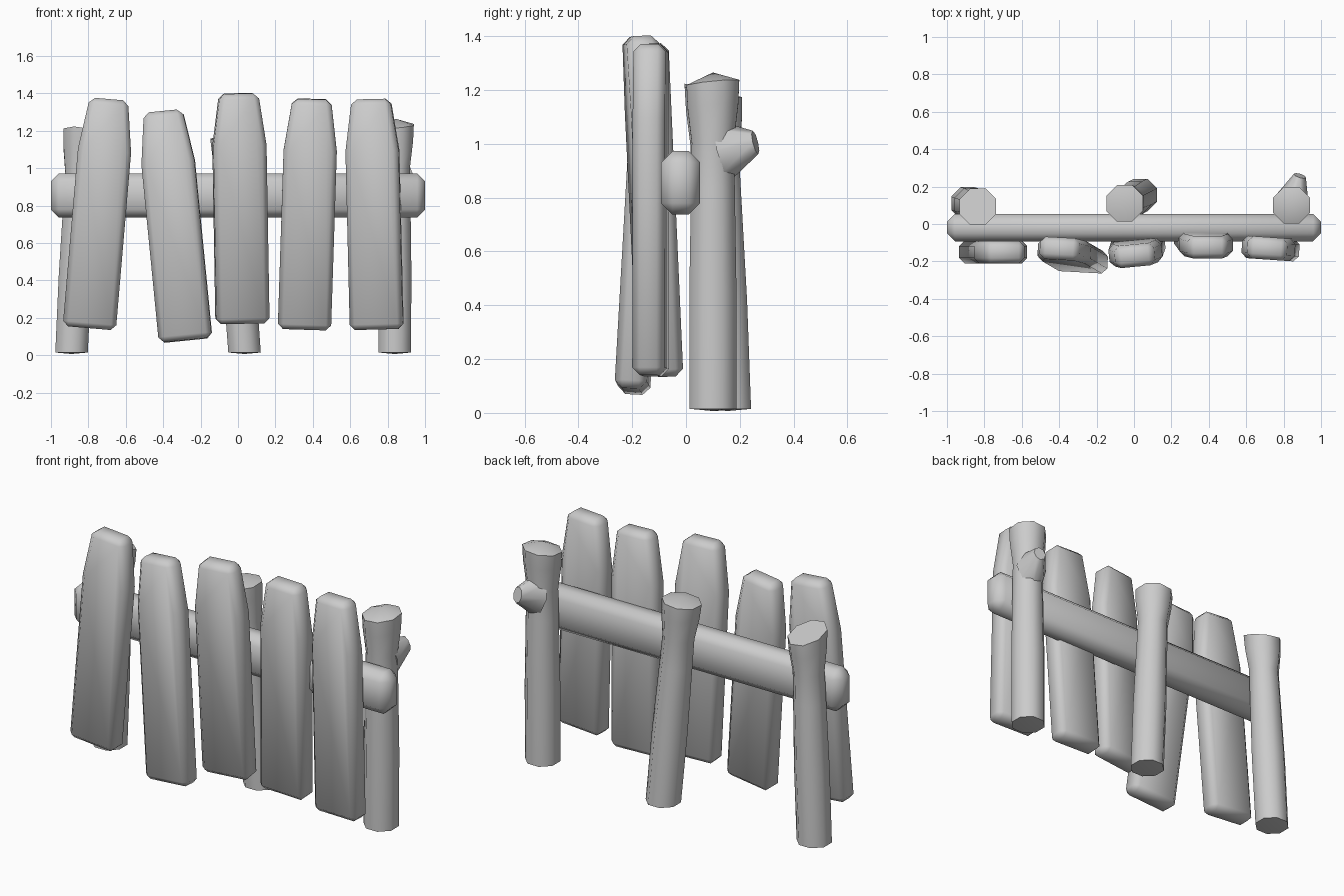
import bpy, bmesh, math
from mathutils import Vector, Matrix

if "Cube" in bpy.data.objects:
    bpy.data.objects.remove(bpy.data.objects["Cube"], do_unlink=True)

GREY = (0.6, 0.6, 0.6, 1)
mat = bpy.data.materials.new("plain grey")
mat.use_nodes = True
mat.diffuse_color = GREY
mat.node_tree.nodes["Principled BSDF"].inputs["Base Color"].default_value = GREY


def finish(name, bm, bevel=0.0, angle=55):
    """Turn a bmesh into a smooth-shaded object, optionally with chamfered edges."""
    bmesh.ops.recalc_face_normals(bm, faces=bm.faces)
    mesh = bpy.data.meshes.new(name)
    bm.to_mesh(mesh)
    bm.free()
    mesh.materials.append(mat)
    obj = bpy.data.objects.new(name, mesh)
    bpy.context.collection.objects.link(obj)
    bpy.ops.object.select_all(action='DESELECT')
    obj.select_set(True)
    bpy.context.view_layer.objects.active = obj
    if bevel:
        mod = obj.modifiers.new("chamfer", 'BEVEL')
        mod.width = bevel
        mod.segments = 1
        bpy.ops.object.modifier_apply(modifier=mod.name)
    bpy.ops.object.shade_smooth_by_angle(angle=math.radians(angle))
    return obj


def plank(name, foot, head, yaw=0, width=0.285, thick=0.12):
    """Board with a tapered top, leaning from foot to head."""
    foot, head = Vector(foot), Vector(head)
    up = head - foot
    length = up.length
    up.normalize()
    side = Vector((math.cos(yaw), math.sin(yaw), 0))
    side = (side - up * side.dot(up)).normalized()
    front = side.cross(up)
    h, tip, shoulder = width / 2, width * 0.36, length * 0.775
    outline = [(-h, 0), (h, 0), (h, shoulder), (tip, length), (-tip, length), (-h, shoulder)]
    bm = bmesh.new()
    verts = [bm.verts.new(foot + side * u + up * w - front * thick / 2) for u, w in outline]
    face = bm.faces.new(verts)
    ext = bmesh.ops.extrude_face_region(bm, geom=[face])
    moved = [g for g in ext["geom"] if isinstance(g, bmesh.types.BMVert)]
    bmesh.ops.translate(bm, verts=moved, vec=front * thick)
    return finish(name, bm, 0.028)


def post(name, foot, head, slope=(0, 0), peak=0.0, sides=8):
    """Round log, waisted below a flared top; slope tilts the top cut."""
    foot, head = Vector(foot), Vector(head)
    profile = [(0, 0.094), (0.35, 0.095), (0.68, 0.088), (0.82, 0.085), (0.93, 0.102), (1, 0.106)]
    bm = bmesh.new()
    rings = []
    for t, r in profile:
        ring = []
        for i in range(sides):
            a = math.tau * (i + 0.5) / sides
            off = Vector((math.cos(a), math.sin(a), 0)) * r
            off.z = (slope[0] * off.x + slope[1] * off.y) * max(0, t - 0.6) / 0.4
            ring.append(bm.verts.new(foot.lerp(head, t) + off))
        rings.append(ring)
    for low, high in zip(rings, rings[1:]):
        for i in range(sides):
            j = (i + 1) % sides
            bm.faces.new((low[i], low[j], high[j], high[i]))
    # shallow peaks close both ends
    for ring, tip in ((rings[0], foot - Vector((0, 0, 0.008))),
                      (rings[-1], head + Vector((0, 0, peak)))):
        centre = bm.verts.new(tip)
        for i in range(sides):
            bm.faces.new((ring[i], ring[(i + 1) % sides], centre))
    return finish(name, bm)


# Pickets
plank("picket_1", (-0.795, -0.15, 0.145), (-0.69, -0.15, 1.37))
plank("picket_2", (-0.28, -0.2, 0.08), (-0.40, -0.13, 1.305), -0.06)
plank("picket_3", (0.024, -0.11, 0.17), (0.003, -0.17, 1.40), 0.1)
plank("picket_4", (0.355, -0.07, 0.138), (0.395, -0.125, 1.37))
plank("picket_5", (0.742, -0.132, 0.138), (0.712, -0.13, 1.37), -0.07)

# Cross rail
bm = bmesh.new()
bmesh.ops.create_cube(bm, size=1, matrix=Matrix.Translation((0, -0.02, 0.855))
                      @ Matrix.Diagonal((2, 0.145, 0.235, 1)))
finish("cross_rail", bm, 0.042)

# Posts behind the rail
post("post_right_side", (-0.89, 0.11, 0.015), (-0.835, 0.093, 1.185), (-0.15, -0.33))
post("post_middle", (0.035, 0.155, 0.015), (-0.05, 0.11, 1.165), (0.1, 0.05), 0.025)
post("post_left_side", (0.838, 0.1, 0.015), (0.842, 0.1, 1.225), (0.08, 0.1), 0.04)

# Broken branch stub on the last post
start, end = Vector((0.85, 0.14, 0.975)), Vector((0.887, 0.258, 1.005))
axis = end - start
bm = bmesh.new()
bmesh.ops.create_cone(bm, cap_ends=True, segments=8, radius1=0.115, radius2=0.045,
                      depth=axis.length,
                      matrix=Matrix.Translation((start + end) / 2)
                      @ axis.to_track_quat('Z', 'Y').to_matrix().to_4x4()
                      @ Matrix.Diagonal((0.75, 1, 1, 1)))
finish("branch_stub", bm)
